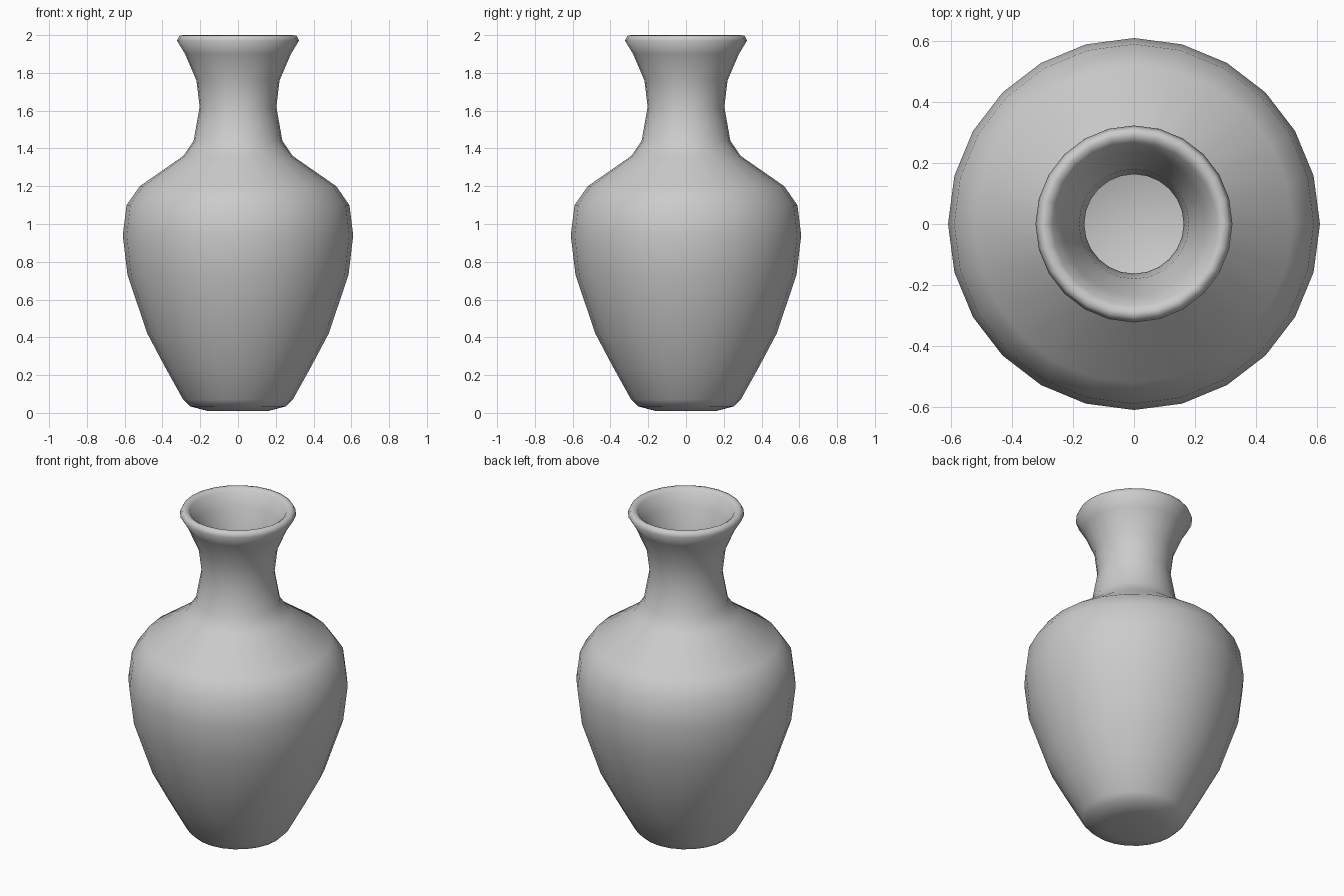
import bpy, bmesh, math

if "Cube" in bpy.data.objects:
    bpy.data.objects.remove(bpy.data.objects["Cube"])

SIDES = 24
WALL = 0.04

# outer profile (radius, height), from foot to lip
outer = [(0, 0.012), (0.16, 0.01), (0.255, 0.035), (0.29, 0.07), (0.39, 0.25), (0.48, 0.42),
         (0.585, 0.73), (0.61, 0.94), (0.59, 1.10), (0.52, 1.20), (0.29, 1.36),
         (0.235, 1.44), (0.203, 1.62), (0.22, 1.76), (0.28, 1.90), (0.323, 1.97)]
# rounded lip, then the hollow inside, going down to the inner floor
lip = [(0.31, 1.997), (0.29, 2.0), (0.268, 1.985)]
inner = [(0.235, 1.90), (0.18, 1.76), (0.163, 1.62), (0.195, 1.43), (0.26, 1.33),
         (0.49, 1.17), (0.55, 1.09), (0.61 - WALL, 0.94), (0.545, 0.74),
         (0.44, 0.43), (0.255, 0.09), (0.22, 0.06), (0, 0.05)]


def lathe(name, profile, sides):
    """Spin a closed profile around z; radius 0 gives a single pole vertex."""
    bm = bmesh.new()
    rings = []
    for r, z in profile:
        n = sides if r > 0 else 1
        rings.append([bm.verts.new((r * math.cos(2 * math.pi * i / sides),
                                    r * math.sin(2 * math.pi * i / sides), z))
                      for i in range(n)])
    for a, b in zip(rings, rings[1:]):
        for i in range(sides):
            j = (i + 1) % sides
            quad = [a[i % len(a)], a[j % len(a)], b[j % len(b)], b[i % len(b)]]
            bm.faces.new(list(dict.fromkeys(quad)))
    bmesh.ops.recalc_face_normals(bm, faces=bm.faces)
    for f in bm.faces:
        f.smooth = True
    mesh = bpy.data.meshes.new(name)
    bm.to_mesh(mesh)
    bm.free()
    obj = bpy.data.objects.new(name, mesh)
    bpy.context.collection.objects.link(obj)
    return obj


# hollow vase
lathe("vase", outer + lip + inner, SIDES)
